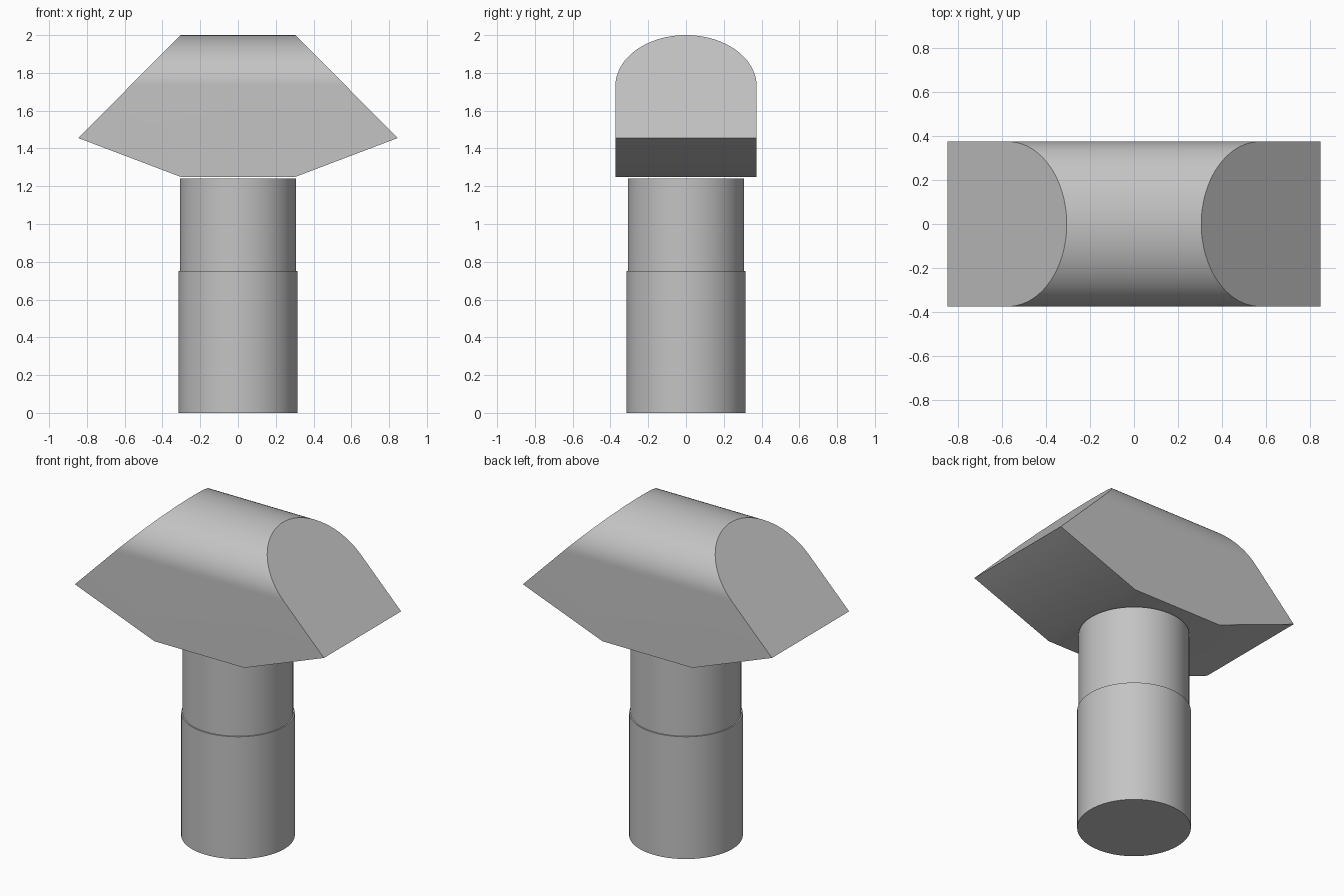
import bpy, bmesh, math
from mathutils import Vector

cube = bpy.data.objects.get("Cube")
if cube:
    bpy.data.objects.remove(cube, do_unlink=True)

grey = bpy.data.materials.new("plain grey")
grey.use_nodes = True
grey.diffuse_color = (0.55, 0.55, 0.55, 1)
grey.node_tree.nodes["Principled BSDF"].inputs["Base Color"].default_value = grey.diffuse_color


def finish(obj):
    obj.data.materials.append(grey)
    bpy.ops.object.select_all(action='DESELECT')
    obj.select_set(True)
    bpy.context.view_layer.objects.active = obj
    bpy.ops.object.shade_smooth_by_angle(angle=math.radians(30))


def post(name, radius, bottom, top):
    bpy.ops.mesh.primitive_cylinder_add(vertices=96, radius=radius, depth=top - bottom,
                                        location=(0, 0, (bottom + top) / 2))
    obj = bpy.context.object
    obj.name = name
    finish(obj)


# Stepped round post
post("lower_post", 0.316, 0, 0.75)
post("upper_post", 0.308, 0.75, 1.24)

# Head: arched bar running along x
HALF, FLOOR, SPRING, RISE, STEPS = 0.374, 1.25, 1.73, 0.27, 48
arch = [(HALF * math.cos(math.pi * i / STEPS), SPRING + RISE * math.sin(math.pi * i / STEPS))
        for i in range(STEPS + 1)]
profile = [(-HALF, FLOOR), (HALF, FLOOR)] + arch
bm = bmesh.new()
face = bm.faces.new([bm.verts.new((-1, y, z)) for y, z in profile])
ext = bmesh.ops.extrude_face_region(bm, geom=[face])
bmesh.ops.translate(bm, vec=(2, 0, 0),
                    verts=[v for v in ext["geom"] if isinstance(v, bmesh.types.BMVert)])

# Slanted cuts: upper and lower slopes at both ends
TIP = (0.845, 1.455)
for side in (-1, 1):
    for inner_z, up in ((2.0, 1), (FLOOR, -1)):
        dx, dz = TIP[0] - 0.305, abs(inner_z - TIP[1])
        cut = bmesh.ops.bisect_plane(bm, geom=bm.verts[:] + bm.edges[:] + bm.faces[:],
                                     plane_co=(side * TIP[0], 0, TIP[1]),
                                     plane_no=Vector((side * dz, 0, up * dx)).normalized(),
                                     clear_outer=True)
        bmesh.ops.holes_fill(bm, edges=[e for e in bm.edges if e.is_boundary], sides=0)
bmesh.ops.remove_doubles(bm, verts=bm.verts, dist=0.0001)
bmesh.ops.recalc_face_normals(bm, faces=bm.faces)
mesh = bpy.data.meshes.new("head")
bm.to_mesh(mesh)
bm.free()
head = bpy.data.objects.new("head", mesh)
bpy.context.collection.objects.link(head)
finish(head)
